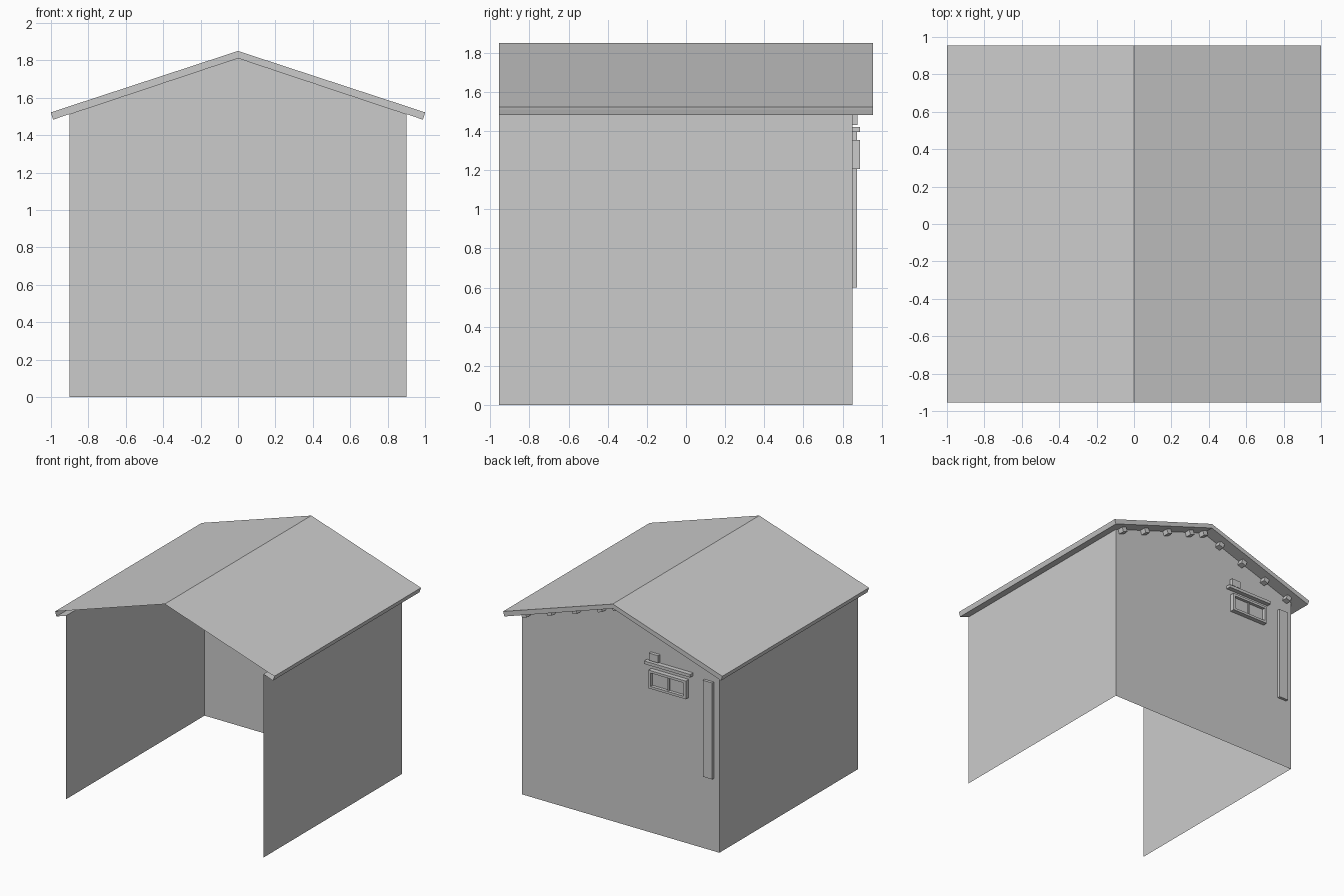
import bpy, bmesh, math
from mathutils import Matrix, Vector

if "Cube" in bpy.data.objects:
    bpy.data.objects.remove(bpy.data.objects["Cube"])

FRONT, WALL_Y, ROOF_Y = -0.955, 0.85, 0.955
SLOPE = math.atan2(0.3, 0.9)


def mesh_object(name, faces):
    """Make an object from a list of corner loops, welding shared corners."""
    bm = bmesh.new()
    for loop in faces:
        bm.faces.new([bm.verts.new(p) for p in loop])
    bmesh.ops.remove_doubles(bm, verts=bm.verts, dist=1e-5)
    bmesh.ops.recalc_face_normals(bm, faces=bm.faces)
    return finish(name, bm)


def finish(name, bm):
    me = bpy.data.meshes.new(name)
    bm.to_mesh(me)
    bm.free()
    ob = bpy.data.objects.new(name, me)
    bpy.context.collection.objects.link(ob)
    return ob


def box(name, x, y, z, tilt=0.0):
    """Box from ranges, optionally tilted about the y axis."""
    lo, hi = Vector((x[0], y[0], z[0])), Vector((x[1], y[1], z[1]))
    bm = bmesh.new()
    bmesh.ops.create_cube(bm, size=1, matrix=Matrix.Diagonal((*(hi - lo), 1)))
    ob = finish(name, bm)
    ob.location = (lo + hi) / 2
    ob.rotation_euler.y = tilt
    return ob


def strip(a, b, y0, y1):
    return [(a[0], y0, a[1]), (b[0], y0, b[1]), (b[0], y1, b[1]), (a[0], y1, a[1])]


# Thin walls: two sides and the back gable, open at the front
walls = [strip((s * 0.9, 0), (s * 0.9, 1.513), FRONT, WALL_Y) for s in (-1, 1)]
gable = [(-0.9, 0), (0.9, 0), (0.9, 1.513), (0, 1.813), (-0.9, 1.513)]
walls.append([(x, WALL_Y, z) for x, z in gable])
mesh_object("walls", walls)

# Roof shell: top sheets, eaves, soffits and back fascia, hollow at the front
roof = []
for s in (-1, 1):
    ridge, top, lip, low, wall, peak = [(s * x, z) for x, z in (
        (0, 1.85), (1, 1.522), (0.997, 1.51), (0.988, 1.483), (0.9, 1.513), (0, 1.813))]
    roof += [strip(a, b, FRONT, ROOF_Y) for a, b in
             ((ridge, top), (top, lip), (lip, low))]
    roof.append(strip(low, wall, FRONT, WALL_Y))
    roof.append(strip(low, wall, WALL_Y, ROOF_Y))
    roof.append(strip(wall, peak, WALL_Y, ROOF_Y))
    roof.append([(x, ROOF_Y, z) for x, z in (ridge, top, lip, low, wall, peak)])
mesh_object("roof", roof)

# Rafter ends under the back overhang
for x in (-0.84, -0.61, -0.38, -0.15, 0.03, 0.16, 0.39, 0.62, 0.85)[:]:
    if x == 0.03:
        x = 0.02
    z = 1.813 - abs(x) / 3 - 0.02
    box("rafter_end", (x - 0.022, x + 0.022), (WALL_Y, WALL_Y + 0.05),
        (z - 0.02, z + 0.02), math.copysign(SLOPE, x))

# Window: frame bars, centre bar and recessed pane
X0, X1, Z0, Z1, W = -0.62, -0.28, 1.205, 1.355, 0.02
DEEP = (WALL_Y, 0.888)
for z in (Z0, Z1 - W):
    box("window_rail", (X0, X1), DEEP, (z, z + W))
for x in (X0, X1 - W):
    box("window_stile", (x, x + W), DEEP, (Z0 + W, Z1 - W))
mid = (X0 + X1) / 2
box("window_centre_bar", (mid - 0.006, mid + 0.006), (WALL_Y, 0.875), (Z0 + W, Z1 - W))
box("window_pane", (X0 + W, X1 - W), (WALL_Y, 0.862), (Z0 + W, Z1 - W))

# Ledge and small vent above the window, tall board beside it
box("window_ledge", (-0.66, -0.24), (WALL_Y, 0.888), (1.395, 1.42))
box("vent_box", (-0.36, -0.275), (WALL_Y, 0.877), (1.43, 1.49))
box("tall_board", (-0.85, -0.765), (WALL_Y, 0.873), (0.6, 1.395))
